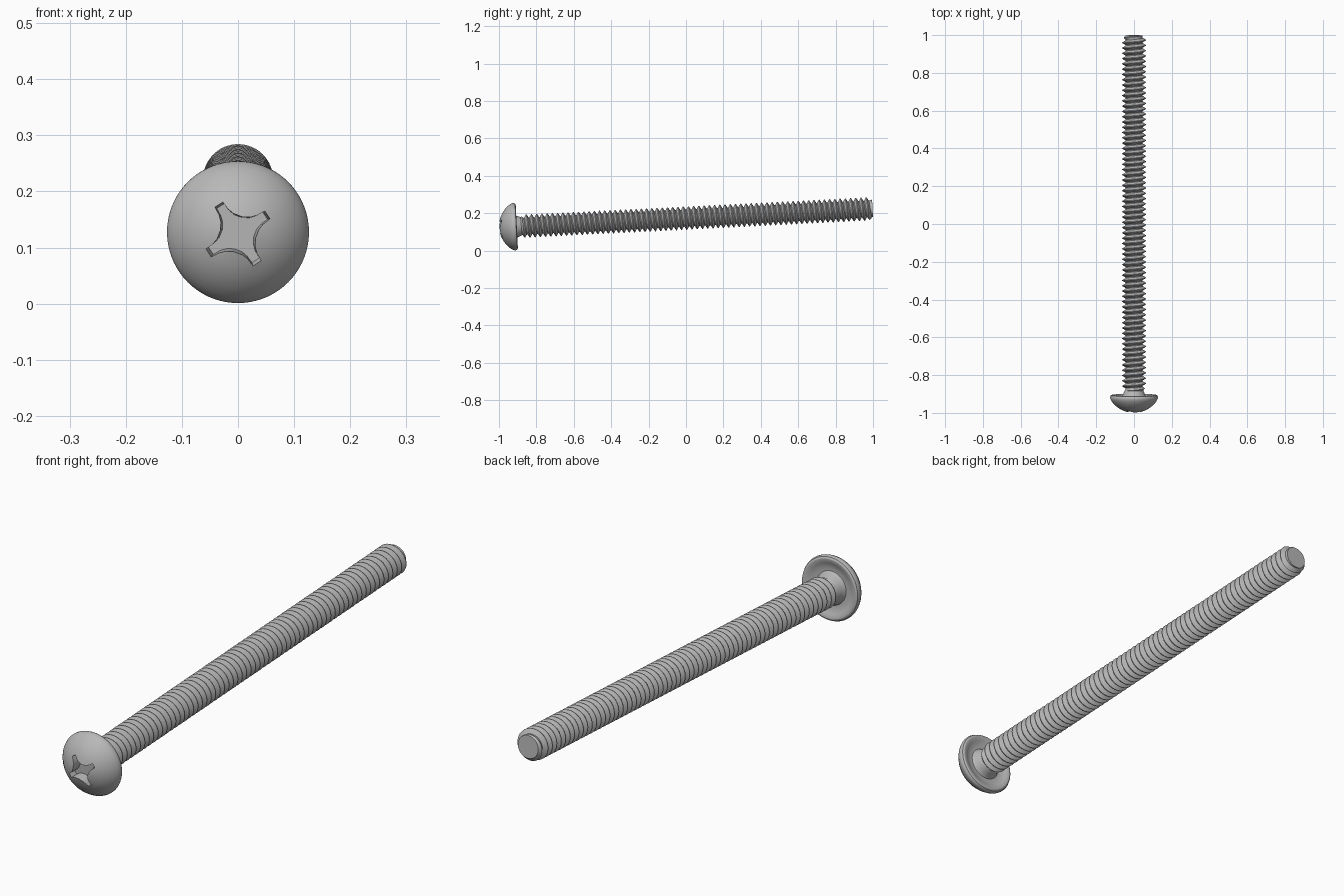
import bpy, bmesh, math
from mathutils import Matrix, Vector

TILT = 0.05
LENGTH = 2.0
CORE, CREST, PITCH = 0.045, 0.0625, 0.028
# Local +z runs from the top of the head to the tip
PLACE = Matrix.Translation((0, -1, 0.1235)) @ Matrix.Rotation(TILT - math.pi / 2, 4, 'X')

cube = bpy.data.objects.get("Cube")
if cube:
    bpy.data.objects.remove(cube, do_unlink=True)

steel = bpy.data.materials.new("grey steel")
steel.use_nodes = True
GREY = (0.48, 0.48, 0.48, 1)
steel.diffuse_color = GREY
bsdf = next(n for n in steel.node_tree.nodes if n.type == 'BSDF_PRINCIPLED')
bsdf.inputs["Base Color"].default_value = GREY


def make_object(name, bm):
    bmesh.ops.recalc_face_normals(bm, faces=bm.faces[:])
    mesh = bpy.data.meshes.new(name)
    bm.to_mesh(mesh)
    bm.free()
    obj = bpy.data.objects.new(name, mesh)
    bpy.context.collection.objects.link(obj)
    mesh.materials.append(steel)
    obj.matrix_world = PLACE
    return obj


def select_only(obj):
    bpy.ops.object.select_all(action='DESELECT')
    obj.select_set(True)
    bpy.context.view_layer.objects.active = obj


def lathe(name, profile, steps):
    bm = bmesh.new()
    verts = [bm.verts.new((r, 0, s)) for r, s in profile]
    edges = [bm.edges.new(pair) for pair in zip(verts, verts[1:])]
    bmesh.ops.spin(bm, geom=verts + edges, cent=(0, 0, 0), axis=(0, 0, 1),
                   angle=math.tau, steps=steps, use_duplicate=False)
    bmesh.ops.remove_doubles(bm, verts=bm.verts[:], dist=1e-5)
    return make_object(name, bm)


# Domed head with rounded rim, hollow underside and neck
head = lathe("head", [
    (0, 0), (0.03, 0.003), (0.055, 0.011), (0.078, 0.023), (0.098, 0.038),
    (0.113, 0.054), (0.122, 0.067), (0.1265, 0.078), (0.1265, 0.085),
    (0.123, 0.092), (0.116, 0.0955), (0.108, 0.095), (0.098, 0.09),
    (0.08, 0.083), (0.066, 0.083), (0.061, 0.09), (0.057, 0.1),
    (0.051, 0.115), (CORE, 0.127), (0, 0.127)], 72)

# Cross recess: tapered cutter through the dome
wing = [(0.024, -0.023), (0.037, -0.014), (0.05, -0.01), (0.067, -0.009),
        (0.067, 0.009), (0.05, 0.01), (0.037, 0.014)]
outline = [Matrix.Rotation(math.radians(90 * i - 33), 3, 'Z') @ Vector((x, y, 0))
           for i in range(4) for x, y in wing]
bm = bmesh.new()
top = [bm.verts.new(p + Vector((0, 0, -0.01))) for p in outline]
floor = [bm.verts.new(p * 0.86 + Vector((0, 0, 0.042))) for p in outline]
bm.faces.new(top)
bm.faces.new(floor)
for i in range(len(top)):
    bm.faces.new((top[i - 1], top[i], floor[i], floor[i - 1]))
cutter = make_object("recess_cutter", bm)
cutter.hide_render = True

select_only(head)
cut = head.modifiers.new("recess", 'BOOLEAN')
cut.operation = 'DIFFERENCE'
cut.solver = 'EXACT'
cut.object = cutter
bpy.ops.object.modifier_apply(modifier=cut.name)
bpy.data.objects.remove(cutter, do_unlink=True)

# Threaded shank: helical surface with a chamfered flat tip
START, SIDES = 0.112, 48
TOOTH = [(0, CORE), (0.15, CORE), (0.52, CREST), (0.63, CREST)]
turns = int((LENGTH - START) / PITCH) + 2
bm = bmesh.new()
rows = []
for turn in range(-1, turns):
    for offset, radius in TOOTH:
        row = []
        for j in range(SIDES + 1):
            a = math.tau * j / SIDES
            z = START + PITCH * (turn + offset + j / SIDES)
            z = min(max(z, START), LENGTH)
            r = min(radius, CORE + (z - START) * 0.7, CORE + (LENGTH - z) * 0.8)
            row.append(bm.verts.new((r * math.cos(a), r * math.sin(a), z)))
        rows.append(row)
for low, high in zip(rows, rows[1:]):
    for j in range(SIDES):
        bm.faces.new((low[j], low[j + 1], high[j + 1], high[j]))
bmesh.ops.remove_doubles(bm, verts=bm.verts[:], dist=2e-5)
bmesh.ops.dissolve_degenerate(bm, edges=bm.edges[:], dist=1e-5)
bmesh.ops.holes_fill(bm, edges=[e for e in bm.edges if e.is_boundary], sides=0)
shank = make_object("threaded_shank", bm)

for part in (head, shank):
    select_only(part)
    bpy.ops.object.shade_smooth_by_angle(angle=math.radians(30))
